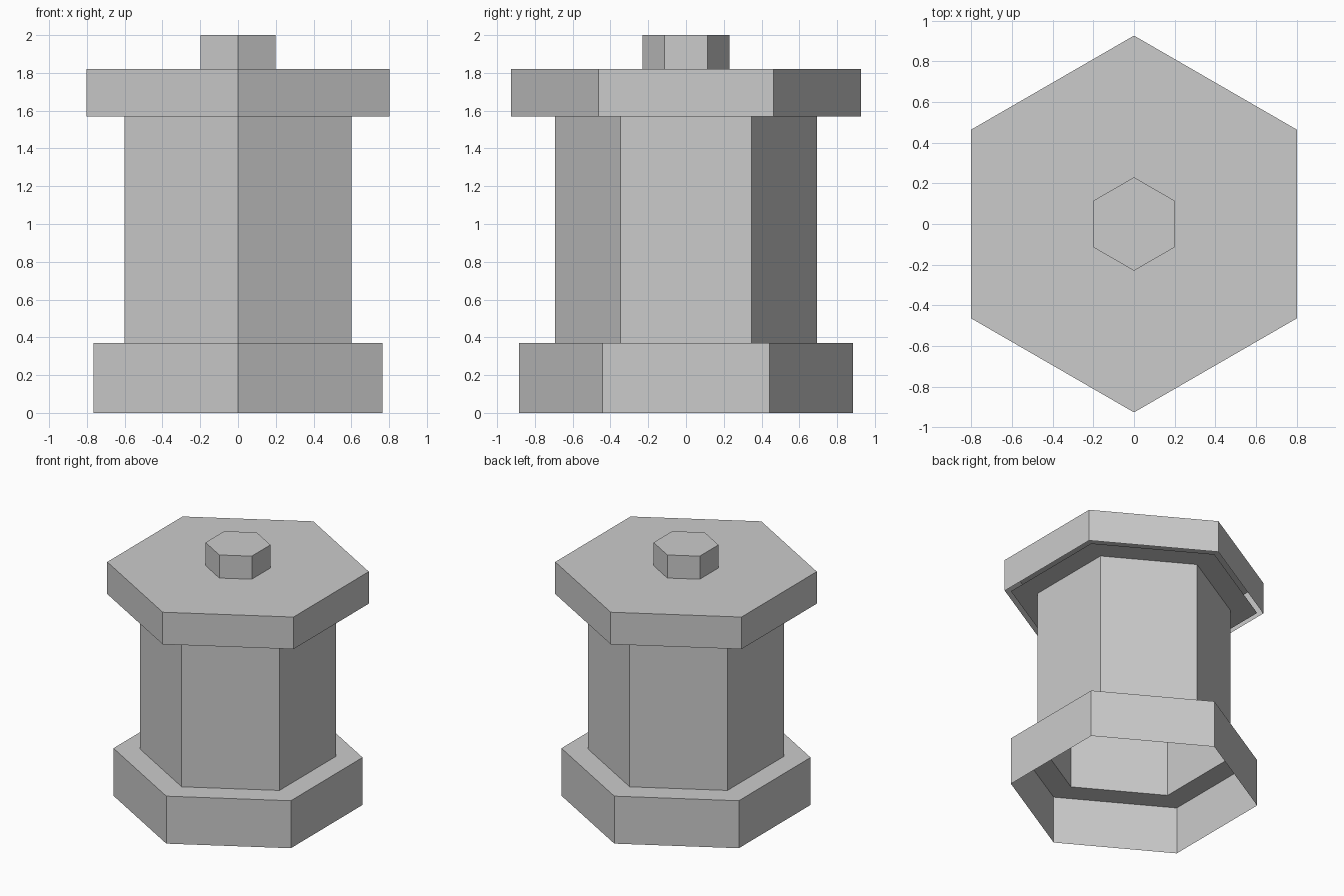
import bpy, bmesh, math

if "Cube" in bpy.data.objects:
    bpy.data.objects.remove(bpy.data.objects["Cube"])

grey = bpy.data.materials.new("plain grey")
grey.diffuse_color = (0.6, 0.6, 0.6, 1.0)
grey.use_nodes = True
grey.node_tree.nodes["Principled BSDF"].inputs["Base Color"].default_value = grey.diffuse_color


def hex_shell(name, profile, close_top=False):
    """Six-sided open shell following (radius, z) points from outside in."""
    bm = bmesh.new()
    rings = []
    for radius, z in profile:
        angles = [math.pi / 6 + i * math.pi / 3 for i in range(6)]
        rings.append([bm.verts.new((radius * math.cos(a), radius * math.sin(a), z))
                      for a in angles])
    for low, high in zip(rings, rings[1:]):
        for i in range(6):
            j = (i + 1) % 6
            bm.faces.new((low[i], low[j], high[j], high[i]))
    if close_top:
        bm.faces.new(rings[-1])
    mesh = bpy.data.meshes.new(name)
    bm.to_mesh(mesh)
    bm.free()
    mesh.materials.append(grey)
    obj = bpy.data.objects.new(name, mesh)
    bpy.context.collection.objects.link(obj)
    return obj


BASE_TOP, BODY_TOP, CAP_TOP = 0.37, 1.57, 1.82

# Hollow base, column and the thin flange under the cap
hex_shell("base_and_column", [(0.883, 0.0), (0.883, BASE_TOP), (0.693, BASE_TOP),
                              (0.693, BODY_TOP), (0.883, BODY_TOP)])

# Cap with its small knob, open underneath
hex_shell("cap_and_knob", [(0.927, BODY_TOP), (0.927, CAP_TOP), (0.23, CAP_TOP),
                           (0.23, 2.0)], close_top=True)
